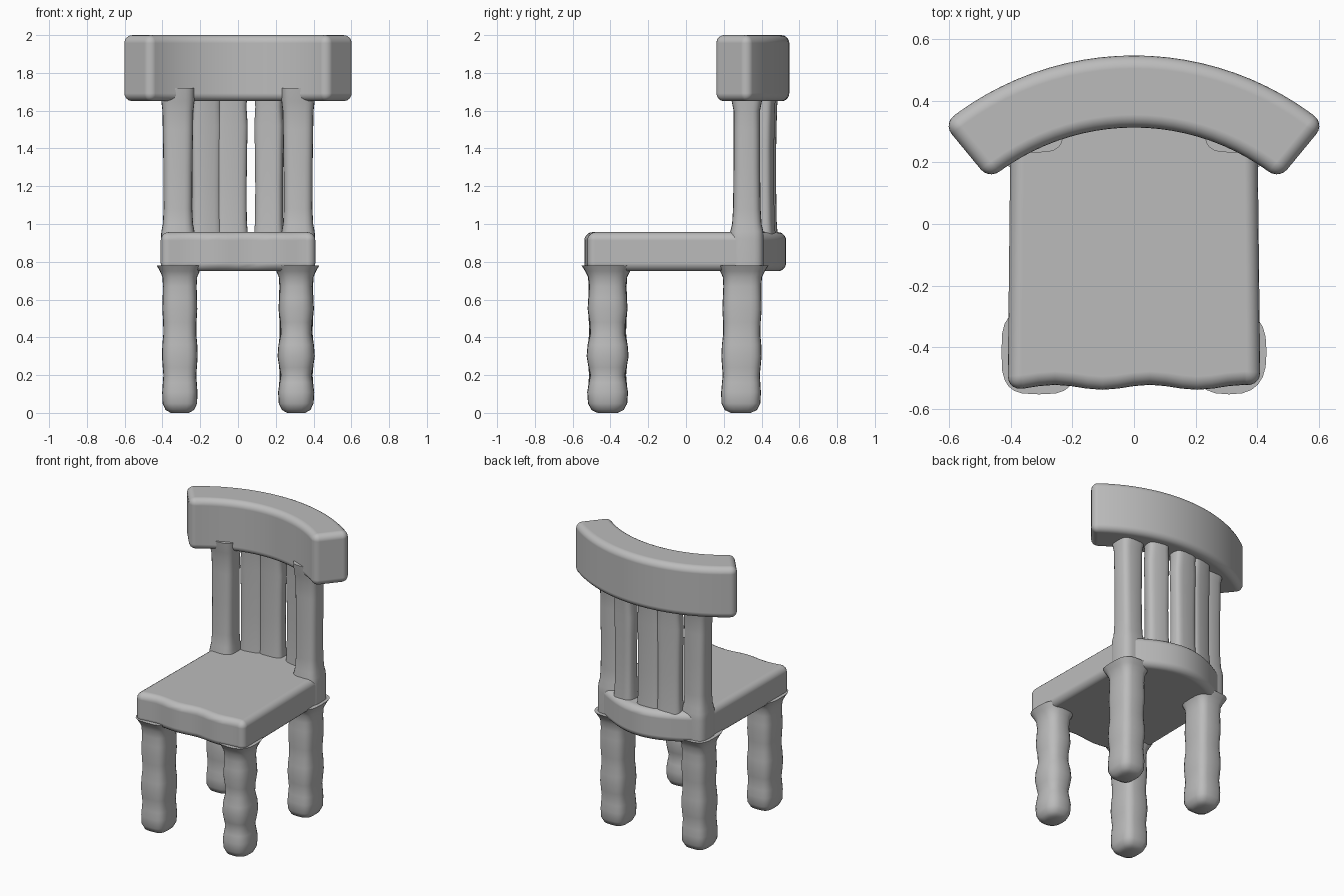
import bpy, bmesh
from math import sin, cos, pi, radians, sqrt, copysign, asin

cube = bpy.data.objects.get("Cube")
if cube:
    bpy.data.objects.remove(cube)

grey = bpy.data.materials.new("plain grey")
grey.use_nodes = True
grey.diffuse_color = (0.5, 0.5, 0.5, 1)
grey.node_tree.nodes["Principled BSDF"].inputs["Base Color"].default_value = (0.5, 0.5, 0.5, 1)

ARC_R, ARC_Y = 0.856, -0.426   # plan curve shared by top rail and slats


def finish(name, bm, angle):
    bmesh.ops.recalc_face_normals(bm, faces=bm.faces)
    mesh = bpy.data.meshes.new(name)
    bm.to_mesh(mesh)
    bm.free()
    mesh.materials.append(grey)
    ob = bpy.data.objects.new(name, mesh)
    bpy.context.collection.objects.link(ob)
    bpy.ops.object.select_all(action='DESELECT')
    ob.select_set(True)
    bpy.context.view_layer.objects.active = ob
    bpy.ops.object.shade_smooth_by_angle(angle=radians(angle))
    return ob


def slab(name, outline, z0, z1, bevel):
    """Extruded plan outline with soft, rounded edges."""
    bm = bmesh.new()
    base = bm.faces.new([bm.verts.new((x, y, z0)) for x, y in outline])
    top = bmesh.ops.extrude_face_region(bm, geom=[base])["geom"]
    bmesh.ops.translate(bm, vec=(0, 0, z1 - z0),
                        verts=[g for g in top if isinstance(g, bmesh.types.BMVert)])
    ob = finish(name, bm, 60)
    mod = ob.modifiers.new("soft edges", 'BEVEL')
    mod.width, mod.segments = bevel, 5
    mod.limit_method, mod.angle_limit = 'ANGLE', radians(35)
    mod.harden_normals = True
    return ob


def column(name, rings, power, yaw=0.0, sides=24):
    """Loft of rounded-square rings: (z, centre x, centre y, half x, half y)."""
    bm = bmesh.new()
    loops = []
    for z, cx, cy, hx, hy in rings:
        loop = []
        for i in range(sides):
            a = 2 * pi * i / sides
            u = hx * copysign(abs(cos(a)) ** power, cos(a))
            v = hy * copysign(abs(sin(a)) ** power, sin(a))
            loop.append(bm.verts.new((cx + u * cos(yaw) - v * sin(yaw),
                                      cy + u * sin(yaw) + v * cos(yaw), z)))
        loops.append(loop)
    for lo, hi in zip(loops, loops[1:]):
        for i in range(sides):
            j = (i + 1) % sides
            bm.faces.new((lo[i], lo[j], hi[j], hi[i]))
    bm.faces.new(loops[0])
    bm.faces.new(loops[-1])
    return finish(name, bm, 60)


# Seat: straight sides, bowed rear edge, slightly uneven front edge
rear = [(0.40 - 0.8 * i / 16, 0.37 + 0.16 * cos((i / 8 - 1) * pi / 2)) for i in range(17)]
front = [(-0.41 + 0.82 * i / 16, -0.53 - 0.008 * cos(i * pi / 3)) for i in range(17)]
slab("seat", rear + front, 0.75, 0.957, 0.05)

# Curved top rail
N = 24
angles = [radians(-39.5 + 79 * i / N) for i in range(N + 1)]
arc = lambda r, a: (r * sin(a), ARC_Y + r * cos(a))
rail = [arc(ARC_R + 0.117, a) for a in angles] + [arc(ARC_R - 0.117, a) for a in reversed(angles)]
slab("top_rail", rail, 1.65, 2.0, 0.05)

# Legs: (height, radius) with turned bulges; right legs are squarer and plainer
LEG = [(0.0, 0.05), (0.015, 0.08), (0.05, 0.098), (0.11, 0.102), (0.16, 0.094),
       (0.20, 0.087), (0.24, 0.095), (0.30, 0.105), (0.36, 0.1), (0.42, 0.087),
       (0.48, 0.09), (0.55, 0.1), (0.61, 0.096), (0.67, 0.092), (0.72, 0.098),
       (0.75, 0.112), (0.78, 0.13)]
for side, sx in (("left", 1), ("right", -1)):
    for end, y in (("front", -0.415), ("back", 0.29)):
        plain = side == "right" or end == "back"
        wave = 0.45 if plain else 1.0
        rings = []
        for z, r in LEG:
            if 0.04 < z < 0.7:
                r = 0.097 + (r - 0.097) * wave
            lean = 0.012 * z if end == "back" else 0
            rings.append((z, sx * 0.308, y + lean, r * 0.94, r * 1.06))
        column(f"{side}_{end}_leg", rings, 0.6 if plain else 0.75)

# Corner posts of the backrest, flaring where they meet seat and rail
POST = [(0.76, 0.09, 0.09), (0.92, 0.09, 0.09), (0.96, 0.088, 0.088), (1.0, 0.08, 0.078),
        (1.08, 0.076, 0.073), (1.3, 0.077, 0.07), (1.5, 0.08, 0.07), (1.6, 0.082, 0.07),
        (1.65, 0.088, 0.08), (1.72, 0.09, 0.09)]
for side, sx in (("left", 1), ("right", -1)):
    column(f"{side}_back_post", [(z, sx * 0.318, 0.322, hx, hy) for z, hx, hy in POST], 0.6)

# Three slats following the rail's curve
SLAT = [(0.85, 1.05, 1.2), (0.95, 1.02, 1.1), (1.02, 0.96, 1.0), (1.2, 0.95, 0.95),
        (1.4, 0.98, 0.95), (1.52, 1.02, 1.0), (1.62, 0.94, 1.05), (1.70, 1.0, 1.2)]
for name, x, w in (("right_slat", -0.17, 0.082), ("middle_slat", -0.035, 0.085),
                   ("left_slat", 0.165, 0.076)):
    y = ARC_Y + sqrt(ARC_R ** 2 - x * x)
    column(name, [(z, x, y, w * a, 0.05 * b) for z, a, b in SLAT], 0.6, -asin(x / ARC_R))
